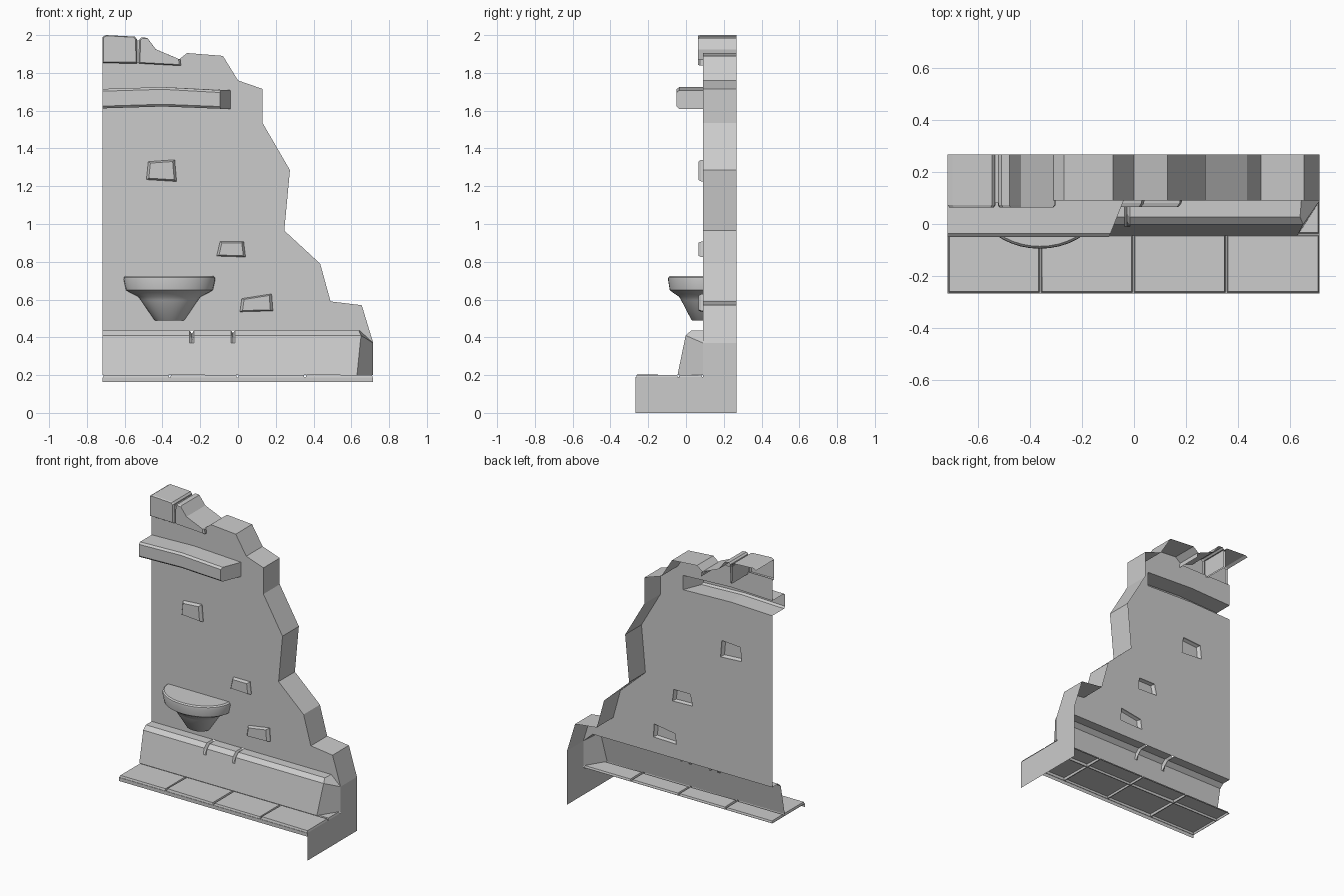
import bpy, bmesh, math
from mathutils import Vector

if "Cube" in bpy.data.objects:
    bpy.data.objects.remove(bpy.data.objects["Cube"])

L, R = -0.718, 0.716        # left and right ends
FRONT, BACK = -0.267, 0.267
WALL = 0.09                 # y of the wall face


def finish(bm, name, inside, smooth=None):
    """Turn faces away from an inside point and make the object."""
    bmesh.ops.remove_doubles(bm, verts=bm.verts, dist=0.0002)
    ref = Vector(inside)
    for f in bm.faces:
        f.normal_update()
        if f.normal.dot(f.calc_center_median() - ref) < 0:
            f.normal_flip()
    me = bpy.data.meshes.new(name)
    bm.to_mesh(me)
    bm.free()
    ob = bpy.data.objects.new(name, me)
    bpy.context.collection.objects.link(ob)
    if smooth:
        bpy.context.view_layer.objects.active = ob
        ob.select_set(True)
        bpy.ops.object.shade_smooth_by_angle(angle=math.radians(smooth))
        ob.select_set(False)
    return ob


def face(bm, pts):
    return bm.faces.new([bm.verts.new(p) for p in pts])


def loft(bm, rings, closed=False):
    """Skin a list of point rings with quads."""
    for a, b in zip(rings, rings[1:]):
        n = len(a)
        for i in range(n if closed else n - 1):
            j = (i + 1) % n
            face(bm, (a[i], a[j], b[j], b[i]))


def ring(outline, y, scale=1.0):
    """Place an x-z outline at depth y, scaled about its middle."""
    cx = sum(p[0] for p in outline) / len(outline)
    cz = sum(p[1] for p in outline) / len(outline)
    return [(cx + (x - cx) * scale, y, cz + (z - cz) * scale) for x, z in outline]


# Wall face with openings behind the bricks and the ledge, plus broken edge
bricks = [
    [(-0.475, 1.33), (-0.335, 1.34), (-0.325, 1.225), (-0.485, 1.235)],
    [(-0.095, 0.907), (0.03, 0.907), (0.04, 0.825), (-0.113, 0.83)],
    [(0.02, 0.605), (0.178, 0.63), (0.185, 0.54), (0.01, 0.535)],
]
broken = [(-0.32, 1.865), (-0.27, 1.905), (-0.08, 1.89), (0, 1.76), (0.13, 1.715),
          (0.13, 1.535), (0.275, 1.285), (0.245, 0.965), (0.435, 0.79),
          (0.49, 0.59), (0.655, 0.57), (R, 0.37)]
ledge_sections = [(L, 1.612, 1.715), (-0.4, 1.622, 1.725), (-0.04, 1.61, 1.708)]
outline = ([(L, 0.435)] + [(x, b) for x, b, t in ledge_sections]
           + [(x, t) for x, b, t in reversed(ledge_sections)]
           + [(L, 1.865)] + broken + [(0.645, 0.435)])
bm = bmesh.new()
edges = []
for loop in [outline] + bricks:
    vs = [bm.verts.new((x, WALL, z)) for x, z in loop]
    edges += [bm.edges.new((vs[i - 1], vs[i])) for i in range(len(vs))]
bmesh.ops.triangle_fill(bm, use_beauty=True, use_dissolve=False,
                        edges=edges, normal=(0, -1, 0))
loft(bm, [ring(broken, WALL), ring(broken, BACK)])
finish(bm, "wall", (-0.3, 0.5, 0.2))

# Right end panel
bm = bmesh.new()
face(bm, [(R, y, z) for y, z in [(BACK, 0), (FRONT, 0), (FRONT, 0.19), (WALL, 0.19),
                                 (WALL, 0.37), (BACK, 0.37)]])
finish(bm, "end_panel", (0, 0, 0.1))

# Protruding bricks
for i, b in enumerate(bricks):
    bm = bmesh.new()
    rings = [ring(b, WALL), ring(b, 0.08, 0.98), ring(b, 0.065, 0.84)]
    loft(bm, rings, closed=True)
    face(bm, rings[-1])
    finish(bm, f"brick_{i + 1}", Vector(ring(b, 0.15, 0)[0]))

# Ledge: bevelled section swept along a slight arch, slanted right end
bm = bmesh.new()
rings = []
for k, (x, b, t) in enumerate(ledge_sections):
    prof = [(WALL, b), (-0.038, b), (-0.05, b + 0.012), (-0.05, t - 0.012),
            (-0.036, t), (WALL, t)]
    rings.append([(x - (0.4 * (WALL - y) if k == 2 else 0), y, z) for y, z in prof])
loft(bm, rings)
face(bm, rings[-1])
finish(bm, "ledge", (-0.4, 0.05, 1.667))

# Wall base: sloped skirting with two cracks in its top edge
whole = [(-0.045, 0.2), (-0.01, 0.37), (-0.002, 0.41), (0.027, 0.435), (WALL, 0.435)]


def crack(depth):
    return [whole[0], whole[1]] + [(y + depth * (y < 0.05), z - depth) for y, z in whole[2:]]


bm = bmesh.new()
sections = [(L, whole), (-0.256, whole), (-0.244, crack(0.016)), (-0.234, whole),
            (-0.036, whole), (-0.027, crack(0.012)), (-0.016, whole)]
rings = [[(x, y, z) for y, z in prof] for x, prof in sections]
end = [(x, y, z) for x, (y, z) in zip((0.63, 0.647, 0.652, 0.64, 0.645), whole)]
loft(bm, rings + [end])
face(bm, end[:3] + [(R, WALL, 0.37), (R, WALL, 0.2)])
face(bm, end[2:] + [(R, WALL, 0.37)])
finish(bm, "wall_base", (0, 0.3, 0.1))

# Floor tiles: two rows with sunken joints, and a lip along the front
bm = bmesh.new()
xs = [L, -0.361, -0.003, 0.355, R]
ys = [FRONT, -0.04, WALL]
for i in range(4):
    for j in range(2):
        rings = []
        for d, z in ((0, 0.187), (0.003, 0.187), (0.007, 0.2)):
            x0, x1, y0, y1 = xs[i] + d, xs[i + 1] - d, ys[j] + d, ys[j + 1] - d
            tilt = 0.004 if i % 2 and z > 0.19 else 0
            rings.append([(x0, y0, z + tilt), (x1, y0, z), (x1, y1, z), (x0, y1, z)])
        loft(bm, rings, closed=True)
        face(bm, rings[-1])
face(bm, [(L, FRONT, 0.187), (R, FRONT, 0.187), (R, FRONT, 0.163), (L, FRONT, 0.163)])
finish(bm, "floor_tiles", (0, 0, -3))

# Half-round basin on the wall
bm = bmesh.new()
N = 20
profile = [(0.072, 0.488), (0.08, 0.492), (0.15, 0.595), (0.165, 0.615), (0.21, 0.638),
           (0.23, 0.65), (0.242, 0.705), (0.24, 0.718), (0.23, 0.726)]
rings = [[(-0.363 + r * math.cos(math.pi * k / N),
           WALL - 0.765 * r * math.sin(math.pi * k / N), z) for k in range(N + 1)]
         for r, z in profile]
loft(bm, rings)
face(bm, rings[0])
face(bm, rings[-1])
finish(bm, "basin", (-0.363, 0.09, 0.64), smooth=35)


# Coping stones: bevelled front, open at the back; the last edge is the underside
def coping(name, pts, skip=()):
    bm = bmesh.new()
    front, mid = ring(pts, 0.063, 0.93), ring(pts, 0.073)
    face(bm, front)
    loft(bm, [front, mid], closed=True)
    n = len(pts)
    for i in range(n):
        if i in skip:
            continue
        a, b = mid[i], mid[(i + 1) % n]
        depth = WALL if i == n - 1 else BACK
        face(bm, (a, b, (b[0], depth, b[2]), (a[0], depth, a[2])))
    c = ring(pts, 0.17, 0)[0]
    finish(bm, name, c)


coping("coping_block", [(L, 1.852), (L, 1.99), (-0.7, 2.0), (-0.547, 1.992),
                        (-0.536, 1.98), (-0.534, 1.85)], skip=(0,))
coping("coping_broken", [(-0.524, 1.85), (-0.522, 1.978), (-0.51, 1.988), (-0.48, 1.985),
                         (-0.465, 1.965), (-0.435, 1.925), (-0.305, 1.87), (-0.302, 1.838)])

# Mortar joint between the coping stones
bm = bmesh.new()
joint = [[(x, y, z) for x in (-0.54, -0.515)]
         for y, z in ((0.08, 1.855), (0.08, 1.972), (BACK, 1.972))]
loft(bm, joint)
finish(bm, "coping_joint", (-0.53, 0.3, 1.8))
